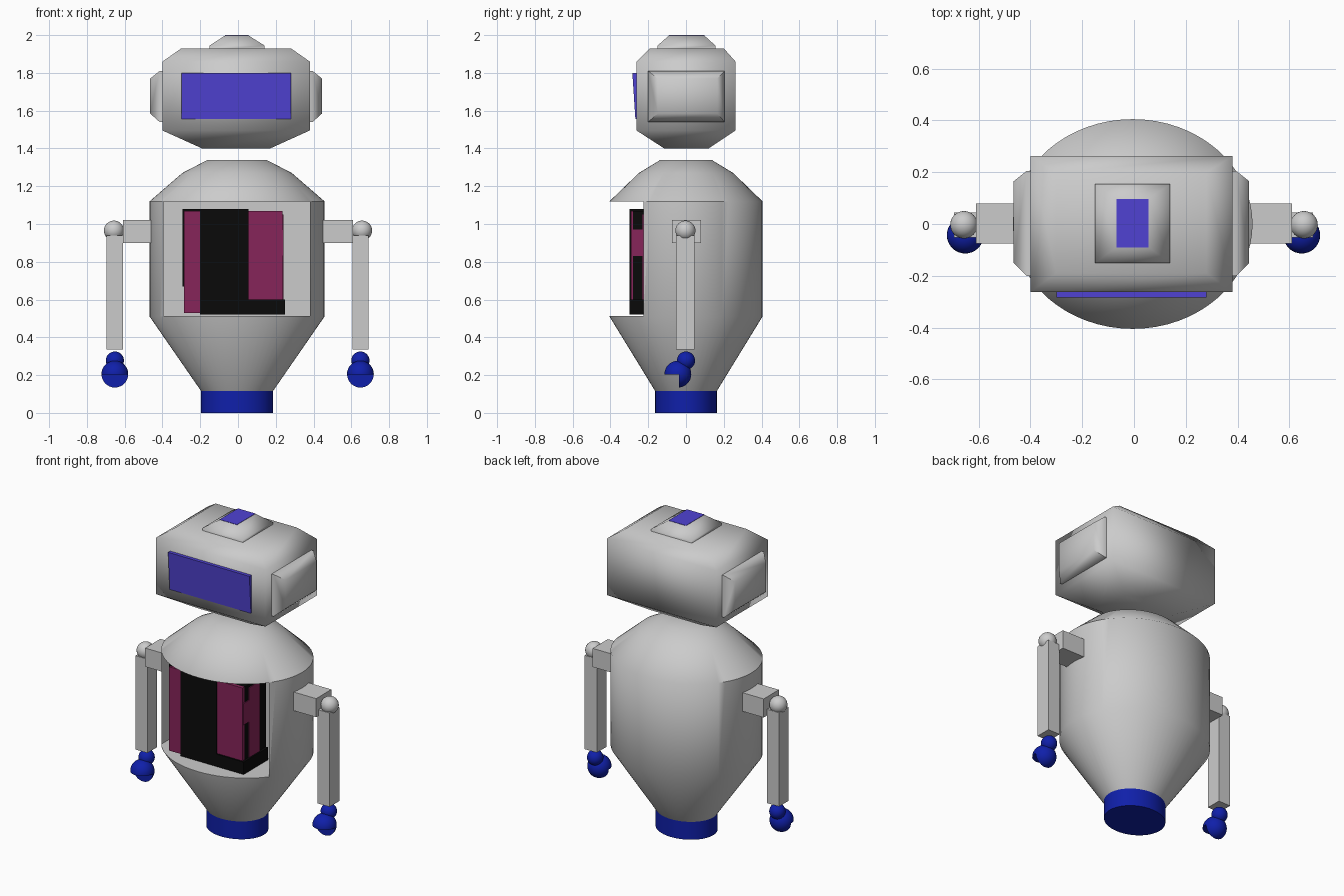
import bpy, bmesh, math
from mathutils import Vector

if "Cube" in bpy.data.objects:
    bpy.data.objects.remove(bpy.data.objects["Cube"])


def material(name, rgb):
    m = bpy.data.materials.new(name)
    m.diffuse_color = (*rgb, 1)
    m.use_nodes = True
    m.node_tree.nodes["Principled BSDF"].inputs["Base Color"].default_value = m.diffuse_color
    return m


NAVY = material("navy", (0.005, 0.014, 0.40))
GLOW = material("glow_blue", (0.08, 0.055, 0.65))
BLACK = material("black", (0.003, 0.003, 0.003))
MAGENTA = material("magenta", (0.24, 0.018, 0.10))


def finish(name, bm, mat=None, angle=None):
    bmesh.ops.recalc_face_normals(bm, faces=bm.faces)
    me = bpy.data.meshes.new(name)
    bm.to_mesh(me)
    bm.free()
    ob = bpy.data.objects.new(name, me)
    bpy.context.collection.objects.link(ob)
    if mat:
        me.materials.append(mat)
    if angle:
        smooth(ob, angle)
    return ob


def activate(ob):
    bpy.ops.object.select_all(action='DESELECT')
    ob.select_set(True)
    bpy.context.view_layer.objects.active = ob


def smooth(ob, angle):
    activate(ob)
    bpy.ops.object.shade_smooth_by_angle(angle=math.radians(angle))


def loft(name, rings, mat=None, angle=None):
    """Skin a stack of equal-length rings and cap both ends."""
    bm = bmesh.new()
    vs = [[bm.verts.new(p) for p in r] for r in rings]
    n = len(vs[0])
    for a, b in zip(vs, vs[1:]):
        for i in range(n):
            j = (i + 1) % n
            bm.faces.new((a[i], a[j], b[j], b[i]))
    bm.faces.new(vs[0])
    bm.faces.new(vs[-1])
    return finish(name, bm, mat, angle)


def ellipse(rx, ry, z, n=64, cx=-0.005):
    return [(cx + rx * math.cos(2 * math.pi * i / n), ry * math.sin(2 * math.pi * i / n), z)
            for i in range(n)]


def rect(x0, x1, y0, y1, z):
    return [(x0, y0, z), (x1, y0, z), (x1, y1, z), (x0, y1, z)]


def box(name, x0, x1, y0, y1, z0, z1, mat=None, angle=None):
    return loft(name, [rect(x0, x1, y0, y1, z0), rect(x0, x1, y0, y1, z1)], mat, angle)


def ball(name, r, loc, mat=None):
    bm = bmesh.new()
    bmesh.ops.create_uvsphere(bm, u_segments=32, v_segments=16, radius=r)
    bmesh.ops.translate(bm, vec=Vector(loc), verts=bm.verts)
    return finish(name, bm, mat, 40)


def cut(ob, cutter):
    mod = ob.modifiers.new("cut", 'BOOLEAN')
    mod.operation = 'DIFFERENCE'
    mod.solver = 'EXACT'
    mod.object = cutter
    activate(ob)
    bpy.ops.object.modifier_apply(modifier=mod.name)
    bpy.data.objects.remove(cutter)


# Base and egg-shaped body with an open chest bay
loft("base", [ellipse(0.19, 0.163, 0), ellipse(0.19, 0.163, 0.12)], NAVY, 40)
profile = [(0.19, 0.163, 0.115), (0.463, 0.405, 0.51), (0.463, 0.405, 1.12),
           (0.29, 0.25, 1.27), (0.155, 0.135, 1.34)]
body = loft("body", [ellipse(*p) for p in profile])
cut(body, box("bay_cutter", -0.395, 0.38, -0.6, -0.02, 0.512, 1.118))
smooth(body, 48)

# Chest machinery: (x0, x1, y0, y1, z0, z1)
box("core", -0.20, 0.055, -0.30, -0.05, 0.52, 1.08, BLACK)
box("core_left", -0.295, -0.20, -0.28, -0.05, 0.67, 1.08, BLACK)
box("core_right", 0.055, 0.235, -0.28, -0.05, 0.60, 1.07, BLACK)
box("core_foot", 0.055, 0.25, -0.30, -0.05, 0.52, 0.60, BLACK)
box("left_panel", -0.285, -0.20, -0.295, -0.06, 0.53, 1.07, MAGENTA)
box("right_panel", 0.055, 0.235, -0.29, -0.27, 0.60, 1.07, MAGENTA)
box("side_patch", 0.20, 0.24, -0.285, -0.22, 0.83, 0.97, MAGENTA)
box("side_panel", 0.20, 0.24, -0.23, -0.12, 0.60, 1.05, MAGENTA)

# Head: box with tapered top and bottom
loft("head", [rect(-0.19, 0.17, -0.115, 0.12, 1.40),
              rect(-0.40, 0.38, -0.262, 0.262, 1.495),
              rect(-0.40, 0.38, -0.262, 0.262, 1.86),
              rect(-0.30, 0.28, -0.19, 0.20, 1.93)], None, 75)

# Visor, leaning slightly forward at the top
loft("visor", [rect(-0.30, 0.28, -0.268, -0.25, 1.555),
               rect(-0.30, 0.28, -0.284, -0.25, 1.80)], GLOW)

# Crown with lamp
loft("crown", [rect(-0.15, 0.14, -0.15, 0.155, 1.92),
               rect(-0.15, 0.14, -0.15, 0.155, 1.945),
               rect(-0.068, 0.056, -0.09, 0.097, 1.998)], None, 60)
box("lamp", -0.068, 0.056, -0.09, 0.097, 1.99, 2.0, GLOW)

for side, s in (("left", -1), ("right", 1)):
    # Ear pods
    def ear_ring(d, y0, y1, z0, z1):
        x = -0.01 + s * d
        return [(x, y0, z0), (x, y1, z0), (x, y1, z1), (x, y0, z1)]
    loft(side + "_ear", [ear_ring(0.37, -0.20, 0.205, 1.54, 1.81),
                         ear_ring(0.405, -0.20, 0.205, 1.54, 1.81),
                         ear_ring(0.455, -0.15, 0.165, 1.585, 1.77)], None, 60)

    # Shoulder, elbow ball and arm
    c = s * 0.65 - 0.002
    xa, xb = sorted((s * 0.40, s * 0.61))
    box(side + "_shoulder", xa, xb, -0.075, 0.08, 0.90, 1.02)
    ball(side + "_joint", 0.053, (s * 0.657, -0.003, 0.965))
    box(side + "_arm", c - 0.043, c + 0.043, -0.053, 0.045, 0.335, 0.94)

    # Wrist and hand with the lower front quarter notched out
    ball(side + "_wrist", 0.048, (c, 0, 0.277), NAVY)
    hand = ball(side + "_hand", 0.071, (c, -0.043, 0.205), NAVY)
    cut(hand, box("hand_cutter", c - 0.2, c + 0.2, -0.3, -0.038, 0.0, 0.203))
    smooth(hand, 40)
